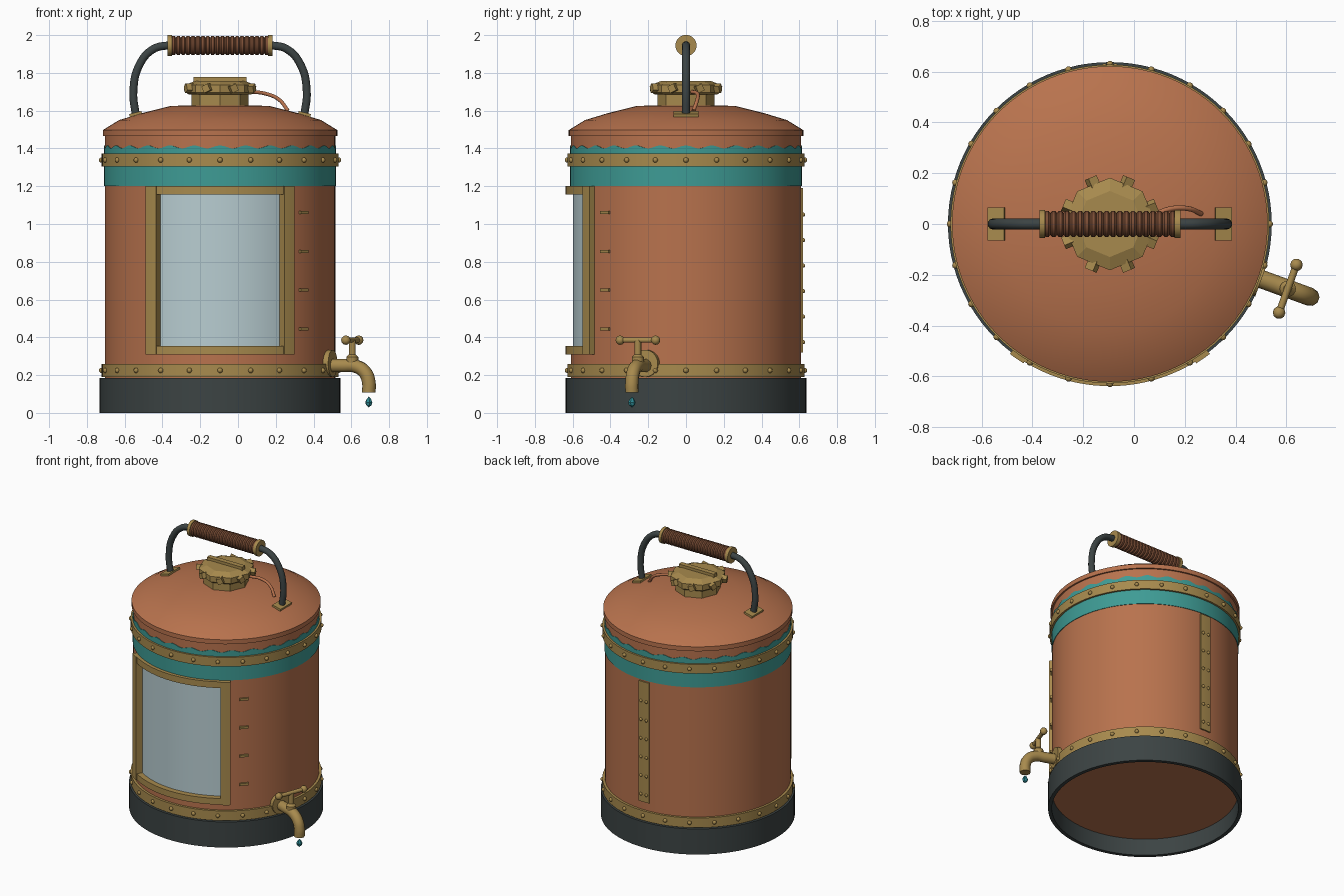
import bpy, bmesh
from math import sin, cos, pi, radians, atan2
from mathutils import Matrix, Vector

if "Cube" in bpy.data.objects:
    bpy.data.objects.remove(bpy.data.objects["Cube"])

AXIS = Vector((-0.095, 0, 0))  # the vessel stands off centre to leave room for the tap


def material(name, rgb):
    m = bpy.data.materials.new(name)
    m.use_nodes = True
    m.diffuse_color = (*rgb, 1)
    m.node_tree.nodes["Principled BSDF"].inputs["Base Color"].default_value = (*rgb, 1)
    return m


COPPER = material("copper", (0.48, 0.17, 0.075))
BRASS = material("brass", (0.39, 0.255, 0.075))
TEAL = material("teal paint", (0.048, 0.33, 0.3))
IRON = material("dark iron", (0.045, 0.057, 0.057))
GLASS = material("pale glass", (0.48, 0.61, 0.64))
LEATHER = material("brown leather", (0.2, 0.076, 0.036))
WATER = material("water", (0.026, 0.25, 0.29))


def finish(name, bm, mat, smooth=30):
    bmesh.ops.remove_doubles(bm, verts=bm.verts, dist=1e-5)
    bmesh.ops.recalc_face_normals(bm, faces=bm.faces)
    me = bpy.data.meshes.new(name)
    bm.to_mesh(me)
    bm.free()
    me.materials.append(mat)
    ob = bpy.data.objects.new(name, me)
    ob.location = AXIS
    bpy.context.collection.objects.link(ob)
    if smooth:
        bpy.ops.object.select_all(action='DESELECT')
        ob.select_set(True)
        bpy.context.view_layer.objects.active = ob
        bpy.ops.object.shade_smooth_by_angle(angle=radians(smooth))
    return ob


def lathe(name, profile, mat, segs=96, smooth=30, skip=None, matrix=None):
    """Spin (radius, height) points about z."""
    bm = bmesh.new()
    rings = [[bm.verts.new((r * cos(2 * pi * i / segs), r * sin(2 * pi * i / segs), z))
              for i in range(segs)] for r, z in profile]
    for a, b in zip(rings, rings[1:]):
        for i in range(segs):
            j = (i + 1) % segs
            quad = (a[i], a[j], b[j], b[i])
            mid = sum((v.co for v in quad), Vector()) / 4
            if not (skip and skip(mid)):
                bm.faces.new(quad)
    bmesh.ops.dissolve_degenerate(bm, dist=1e-6, edges=bm.edges)
    if matrix:
        bm.transform(matrix)
    return finish(name, bm, mat, smooth)


def arc_block(name, r0, r1, half, z0, z1, mat, centre=-90, steps=24):
    """A block bent round the vessel, centred on an angle in degrees."""
    bm = bmesh.new()
    rows = []
    for i in range(steps + 1):
        a = radians(centre - half + 2 * half * i / steps)
        rows.append([bm.verts.new((r * cos(a), r * sin(a), z))
                     for r, z in ((r0, z0), (r1, z0), (r1, z1), (r0, z1))])
    for a, b in zip(rows, rows[1:]):
        for k in range(4):
            bm.faces.new((a[k], a[k - 1], b[k - 1], b[k]))
    bm.faces.new(rows[0])
    bm.faces.new(rows[-1])
    return finish(name, bm, mat)


def place(radius, degrees, z):
    """Frame on the vessel wall: local x points outward."""
    return (Matrix.Rotation(radians(degrees), 4, 'Z') @ Matrix.Translation((radius, 0, z)))


def boxes(name, size, frames, mat):
    bm = bmesh.new()
    for f in frames:
        bmesh.ops.create_cube(bm, size=1, matrix=f @ Matrix.Diagonal((*size, 1)))
    return finish(name, bm, mat, 0)


def balls(name, radius, frames, mat):
    bm = bmesh.new()
    for f in frames:
        bmesh.ops.create_uvsphere(bm, u_segments=10, v_segments=6, radius=radius, matrix=f)
    return finish(name, bm, mat, 40)


def tube(name, points, radius, mat):
    cu = bpy.data.curves.new(name, 'CURVE')
    cu.dimensions = '3D'
    cu.bevel_depth, cu.bevel_resolution, cu.use_fill_caps = radius, 3, True
    sp = cu.splines.new('BEZIER')
    sp.bezier_points.add(len(points) - 1)
    for p, co in zip(sp.bezier_points, points):
        p.co = co
        p.handle_left_type = p.handle_right_type = 'AUTO'
    cu.materials.append(mat)
    ob = bpy.data.objects.new(name, cu)
    ob.location = AXIS
    bpy.context.collection.objects.link(ob)


# Vessel body with a window opening at the front
def in_window(p):
    return 0.34 < p.z < 1.17 and abs(atan2(p.x, -p.y)) < radians(37)


lathe("body", [(0, 0.12), (0.61, 0.12), (0.61, 0.33), (0.61, 1.18), (0.61, 1.48)],
      COPPER, skip=in_window)
lathe("base_ring", [(0.612, 0.13), (0.612, 0), (0.637, 0), (0.637, 0.185), (0.6, 0.185)], IRON)
lathe("lid", [(0.6, 1.465), (0.621, 1.465), (0.621, 1.497), (0.535, 1.55), (0.42, 1.585),
              (0.26, 1.625), (0, 1.632)], COPPER)

# Painted band with a wavy upper edge
band = lathe("painted_band", [(0.608, 1.2), (0.6135, 1.2), (0.6135, 1.4), (0.608, 1.4)], TEAL, segs=192)
for v in band.data.vertices:
    if v.co.z > 1.3:
        v.co.z = 1.408 + 0.008 * cos(28 * atan2(v.co.y, v.co.x))

# Riveted hoops
for label, z0, z1 in (("lower", 0.19, 0.26), ("upper", 1.305, 1.372)):
    lathe(label + "_hoop", [(0.605, z0), (0.627, z0), (0.627, z1), (0.605, z1)], BRASS)
    balls(label + "_hoop_rivets", 0.014,
          [place(0.628, 15 * i, (z0 + z1) / 2) for i in range(24)], BRASS)

# Window glass and frame
arc_block("window_glass", 0.585, 0.599, 35, 0.32, 1.19, GLASS)
for label, z in (("bottom", 0.31), ("top", 1.155)):
    arc_block("window_frame_" + label, 0.585, 0.638, 37.5, z, z + 0.045, BRASS)
for label, side in (("left", 1), ("right", -1)):
    arc_block("window_frame_" + label, 0.585, 0.645, 2.9, 0.31, 1.2, BRASS, -90 + side * 34.7, 4)

# Level marks beside the window
boxes("level_marks", (0.02, 0.06, 0.016),
      [place(0.613, -44, z) for z in (0.445, 0.65, 0.855, 1.06)], BRASS)

# Riveted seam strip at the back
arc_block("back_strip", 0.6, 0.62, 3.8, 0.32, 1.19, BRASS, 90, 6)
balls("back_strip_rivets", 0.011, [place(0.621, 90 + side * 2, 0.375 + 0.135 * i)
                                   for i in range(6) for side in (-1, 1)], BRASS)

# Filler neck and octagonal cap
lathe("filler_neck", [(0.15, 1.6), (0.15, 1.7), (0, 1.7)], BRASS, 8, 0)
lathe("filler_cap", [(0, 1.685), (0.165, 1.685), (0.182, 1.697), (0.182, 1.737), (0.13, 1.758),
                     (0, 1.758)], BRASS, 8, 0)
boxes("cap_bar", (0.28, 0.036, 0.035), [Matrix.Translation((0, 0, 1.76))], BRASS)
boxes("cap_studs", (0.045, 0.038, 0.038),
      [place(0.175, 22.5 + 45 * i, 1.718) @ Matrix.Rotation(radians(25), 4, 'X')
       for i in range(8)], BRASS)
tube("cap_cord", [(0.16, 0.03, 1.7), (0.24, 0.06, 1.69), (0.31, 0.06, 1.66), (0.36, 0.04, 1.6)],
     0.01, COPPER)

# Carrying handle
side = [(0.445, 1.57), (0.459, 1.7), (0.428, 1.84), (0.355, 1.925), (0.275, 1.945)]
tube("handle_tube", [(-x, 0, z) for x, z in side] + [(x, 0, z) for x, z in reversed(side)],
     0.022, IRON)
boxes("handle_feet", (0.067, 0.13, 0.016),
      [place(0.447, a, 1.582) @ Matrix.Rotation(radians(14), 4, 'Y') for a in (0, 180)], BRASS)
along_x = Matrix.Translation((0, 0, 1.945)) @ Matrix.Rotation(pi / 2, 4, 'Y')
ridges = []
for i in range(20):
    z = -0.26 + 0.026 * i
    ridges += [(0.043, z), (0.051, z + 0.007), (0.051, z + 0.019)]
lathe("grip", [(0, -0.26)] + ridges + [(0.043, 0.26), (0, 0.26)], LEATHER, 24, 25, None, along_x)
for label, s in (("left", 1), ("right", -1)):
    lathe("grip_collar_" + label, [(0, s * 0.255), (0.056, s * 0.255), (0.056, s * 0.277),
                                   (0, s * 0.277)], BRASS, 24, 30, None, along_x)

# Tap
TAP = -20


def tap(radius, z, across=0):
    return place(radius, TAP, z) @ Matrix.Translation((0, across, 0))


lathe("tap_flange", [(0, 0), (0.072, 0), (0.072, 0.035), (0, 0.035)], BRASS, 20, 30, None,
      tap(0.6, 0.262) @ Matrix.Rotation(pi / 2, 4, 'Y'))
tube("tap_spout", [tap(r, z).translation for r, z in
                   ((0.6, 0.25), (0.69, 0.25), (0.77, 0.245), (0.82, 0.21), (0.838, 0.16), (0.838, 0.107))],
     0.036, BRASS)
lathe("tap_stem", [(0.032, 0.26), (0.032, 0.295), (0.018, 0.31), (0.018, 0.385), (0, 0.385)],
      BRASS, 16, 30, None, tap(0.745, 0))
tube("tap_handle", [tap(0.745, 0.385, y).translation for y in (-0.1, 0.1)], 0.014, BRASS)
balls("tap_handle_knobs", 0.025, [tap(0.745, 0.385, y) for y in (-0.1, 0.1)], BRASS)
lathe("water_drop", [(0, 0.028), (0.016, 0.042), (0.02, 0.056), (0.012, 0.074), (0, 0.086)],
      WATER, 6, 0, None, tap(0.838, 0))
